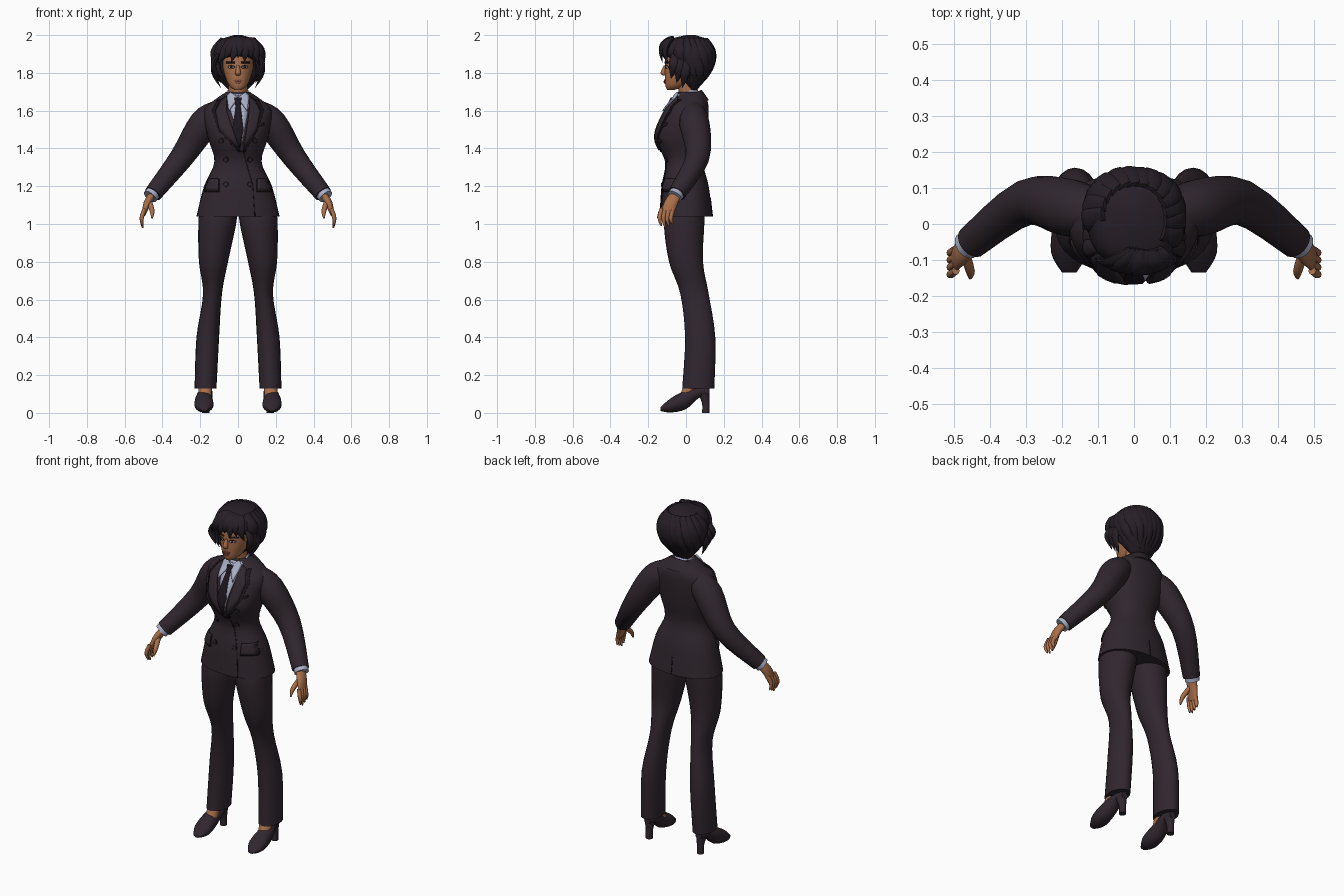
import bpy, bmesh, math
from mathutils import Vector
from mathutils.bvhtree import BVHTree

default_cube = bpy.data.objects.get("Cube")
if default_cube:
    bpy.data.objects.remove(default_cube, do_unlink=True)


def material(name, *rgb):
    mat = bpy.data.materials.new(name)
    mat.use_nodes = True
    mat.diffuse_color = (*rgb, 1)
    mat.node_tree.nodes["Principled BSDF"].inputs["Base Color"].default_value = (*rgb, 1)
    return mat


SUIT = material("suit plum", .03, .02, .028)
SEAM = material("seam dark", .012, .008, .012)
HAIR = material("hair black", .02, .014, .02)
SKIN = material("skin brown", .4, .16, .07)
LIPS = material("lips", .27, .08, .05)
SHIRT = material("shirt grey blue", .4, .43, .57)
WHITE = material("eye white", .5, .45, .4)


def finish(name, bm, mat):
    mesh = bpy.data.meshes.new(name)
    bm.to_mesh(mesh)
    bm.free()
    mesh.materials.append(mat)
    mesh.polygons.foreach_set("use_smooth", [True] * len(mesh.polygons))
    mesh.set_sharp_from_angle(angle=math.radians(50))
    obj = bpy.data.objects.new(name, mesh)
    bpy.context.collection.objects.link(obj)
    return obj


def spline(rows, steps):
    """Smooth curve through rows of values."""
    last = len(rows) - 1
    curve = []
    for i in range(last):
        before, start, end, after = (rows[min(max(i + k, 0), last)] for k in (-1, 0, 1, 2))
        leave, arrive = (end - before) / 2, (after - start) / 2
        for step in range(steps):
            t = step / steps
            ease = t * t * (3 - 2 * t)
            curve.append(start.lerp(end, ease) + leave * (t * (1 - t) ** 2)
                         - arrive * (t * t * (1 - t)))
    return curve + [rows[last]]


def tube(name, rows, mat, plane=None, ref=(0, 1, 0), segs=20, square=1):
    """Loft of ovals; each row is x, y, z, radius and an optional second radius."""
    rows = spline([Vector((*row, row[-1])[:5]) for row in rows], steps=4)
    bm = bmesh.new()
    rings = []
    for i, row in enumerate(rows):
        if plane:
            across, up = (Vector([float(letter == axis) for letter in "XYZ"]) for axis in plane)
        else:
            ahead, behind = rows[min(i + 1, len(rows) - 1)], rows[max(i - 1, 0)]
            way = Vector((ahead - behind)[:3])
            across = way.cross(Vector(ref)).normalized()
            up = across.cross(way).normalized()
        ring = []
        for k in range(segs):
            angle = math.tau * k / segs
            cos, sin = math.cos(angle), math.sin(angle)
            cos = math.copysign(abs(cos) ** square, cos) * max(row[3], .001)
            sin = math.copysign(abs(sin) ** square, sin) * max(row[4], .001)
            ring.append(bm.verts.new(Vector(row[:3]) + across * cos + up * sin))
        rings.append(ring)
    for low, high in zip(rings, rings[1:]):
        for k in range(segs):
            bm.faces.new((low[k - 1], low[k], high[k], high[k - 1]))
    bm.faces.new(rings[0])
    bm.faces.new(rings[-1])
    bmesh.ops.recalc_face_normals(bm, faces=bm.faces[:])
    return finish(name, bm, mat)


def body(name, rows, mat):
    """Upright loft from rows of z, front, back and half width, with its surface for plates."""
    rows = [(0, (front + back) / 2, z, half, (back - front) / 2) for z, front, back, half in rows]
    mesh = tube(name, rows, mat, plane="XY", segs=36, square=.9).data
    return BVHTree.FromPolygons([v.co for v in mesh.vertices],
                                [face.vertices[:] for face in mesh.polygons])


def drape(name, outline, target, mat, lift, side=1, into=1):
    """Thin plate with an x, z outline laid onto a surface along y."""
    bm = bmesh.new()
    bm.faces.new([bm.verts.new((x * side, 0, z)) for x, z in outline])
    bm.normal_update()
    bmesh.ops.triangulate(bm, faces=bm.faces[:])
    bmesh.ops.subdivide_edges(bm, edges=bm.edges[:], cuts=4, use_grid_fill=True)
    for vert in bm.verts[:]:
        hit = target.ray_cast(Vector((vert.co.x, -into, vert.co.z)), Vector((0, into, 0)))[0]
        if hit:
            vert.co.y = hit.y - into * lift
        else:
            bm.verts.remove(vert)
    bm.normal_update()
    inward = [face for face in bm.faces if face.normal.y * into > 0]
    bmesh.ops.reverse_faces(bm, faces=inward)
    plate = finish(name, bm, mat)
    plate.modifiers.new("thickness", "SOLIDIFY").thickness = min(lift + .002, .009)


def oval(x, z, wide, high):
    angles = [math.tau * k / 12 for k in range(12)]
    return [(x + wide * math.cos(a), z + high * math.sin(a)) for a in angles]


def box(x, z, wide, high, slant=0):
    return [(x + i * wide, z + j * high + i * slant) for i, j in ((-1, -1), (1, -1), (1, 1), (-1, 1))]


def strip(points, wide):
    """Outline of a band that follows points with a constant width in x."""
    return [(x - wide / 2, z) for x, z in points] + [(x + wide / 2, z) for x, z in reversed(points)]


def lock(name, path, ref, wide):
    """Flat tapered strand of hair along path(t)."""
    rows = []
    for t in (0, .25, .5, .75, 1):
        taper = wide * math.sin(math.pi * (.2 + .8 * t))
        rows.append((*path(t), taper, taper / 2))
    tube(name, rows, HAIR, ref=ref, segs=10)


SIDES = ((1, "left_"), (-1, "right_"))

# Jacket body
chest = body("jacket", [
    (1.04, -.14, .14, .22), (1.2, -.13, .12, .18), (1.33, -.11, .09, .125), (1.46, -.16, .11, .16),
    (1.6, -.11, .12, .18), (1.66, -.06, .11, .12), (1.7, -.04, .08, .06)], SUIT)

# Shirt, tie and collars
drape("shirt_front", [(-.07, 1.69), (.07, 1.69), (.02, 1.42)], chest, SHIRT, .004)
drape("tie_blade", [(-.01, 1.65), (.01, 1.65), (.03, 1.5), (.01, 1.4), (-.03, 1.5)],
      chest, SEAM, .008)
tube("tie_knot", [(0, -.07, 1.67, .02, .01), (0, -.09, 1.63, .015, .01)], SEAM, plane="XY")
tube("shirt_collar", [(0, .02, 1.64, .07), (0, 0, 1.7, .06)], SHIRT)
tube("jacket_collar", [(0, .05, 1.62, .12, .08), (0, .02, 1.68, .08, .07)], SUIT)

# Lapels, pocket flaps and buttons
for side, label in SIDES:
    tip = .01 + .02 * side
    drape(label + "lapel_edge", strip([(.1, 1.66), (.13, 1.6), (.1, 1.5), (tip, 1.38)], .015),
          chest, SEAM, .006, side)
    drape(label + "lapel", [(.06, 1.68), (.09, 1.66), (.12, 1.6), (.1, 1.5), (tip, 1.39), (.06, 1.6)],
          chest, SUIT, .012, side)
    drape(label + "collar_wing", [(0, 1.67), (.04, 1.7), (.06, 1.68), (.05, 1.6)],
          chest, SHIRT, .018, side)
    drape(label + "pocket_shadow", box(.14, 1.205, .04, .034), chest, SEAM, .006, side)
    drape(label + "pocket_flap", box(.14, 1.21, .036, .03), chest, SUIT, .014, side)
    for x, z in ((.09, 1.44), (.065, 1.34), (.065, 1.21)):
        drape(label + "button_rim", oval(x, z, .014, .014), chest, SEAM, .005, side)
        drape(label + "button", oval(x, z, .01, .01), chest, SUIT, .009, side)
drape("breast_pocket", box(.11, 1.52, .03, .008, slant=.01), chest, SEAM, .005)
drape("front_overlap_seam", strip([(.03, 1.38), (.08, 1.2), (.09, 1.04)], .005), chest, SEAM, .003)
drape("back_vent", strip([(0, 1.04), (0, 1.14)], .005), chest, SEAM, .003, into=-1)

# Neck and head
tube("neck", [(0, .02, 1.62, .05), (0, 0, 1.8, .05)], SKIN, plane="XY")
face = body("head", [
    (1.71, -.1, -.06, .02), (1.74, -.11, .01, .052), (1.83, -.112, .09, .08),
    (1.93, -.1, .1, .08), (1.97, -.05, .06, .04)], SKIN)
tube("nose", [(0, -.11, 1.84, .007), (0, -.12, 1.8, .015), (0, -.11, 1.785, .009)],
     SKIN, plane="XY", segs=12)
drape("upper_lip", oval(0, 1.76, .025, .006), face, LIPS, .005)
drape("lower_lip", oval(0, 1.75, .02, .006), face, LIPS, .007)
for side, label in SIDES:
    drape(label + "eye_line", oval(.036, 1.832, .019, .009), face, SEAM, .002, side)
    drape(label + "eye_white", oval(.036, 1.83, .015, .006), face, WHITE, .003, side)
    drape(label + "iris", oval(.036, 1.83, .006, .006), face, SEAM, .004, side)
    drape(label + "brow", box(.04, 1.855, .024, .004), face, HAIR, .004, side)

# Hair volume with locks swept over the sides and back
scalp = body("hair_volume", [
    (1.71, .02, .06, .05), (1.78, -.03, .11, .11), (1.86, -.06, .14, .125), (1.9, -.12, .142, .13),
    (1.97, -.1, .12, .1), (2, 0, .05, .02)], HAIR)


def outward(angle):
    return Vector((math.cos(angle), math.sin(angle), 0))


for i in range(13):
    heading = math.radians(18 * i - 18)

    def swept(t):
        out = outward(heading + t / 2 - .3)
        z = 1.98 - t * (.25 - .02 * (i % 2))
        return scalp.ray_cast(Vector((0, .03, z)) + out, -out)[0]

    lock("hair_lock", swept, outward(heading), .036)

# Fringe across the forehead and curls beside the cheeks
for i in range(7):
    end = (i - 3) * .036

    def forehead(t):
        drop = .12 - .02 * (i % 2) + abs(end) / 10
        return (.03 * (1 - t) + end * (.3 + .7 * t),
                -.07 - .065 * math.sin(t * 2) + 3 * end * end * t, 1.98 - drop * t ** 1.5)

    lock("fringe_lock", forehead, (end * 3, -1, 0), .032)
for side, label in SIDES:
    for i in range(3):
        def cheek(t):
            return (side * (.1 + .03 * math.sin(t * 3.5)), .03 * i - .06 - .02 * t * t,
                    1.9 - t * (.13 + .025 * i))

        lock(label + "cheek_curl", cheek, (side, 0, 0), .028)

# Limbs, mirrored left and right
for side, label in SIDES:
    def limb(part, rows, mat, **options):
        tube(label + part, [(side * x, *rest) for x, *rest in rows], mat, **options)

    limb("sleeve", [(.1, .03, 1.6, .06), (.18, .045, 1.53, .08), (.3, .06, 1.35, .063),
                    (.45, -.05, 1.16, .047)], SUIT)
    limb("cuff", [(.44, -.04, 1.175, .04), (.465, -.06, 1.145, .04)], SHIRT)
    limb("palm", [(.45, -.05, 1.16, .02, .03), (.48, -.08, 1.11, .02, .035),
                  (.5, -.1, 1.05, .01, .035)], SKIN)
    for k in range(4):
        y, tip = .02 * k - .13, .98 + .01 * abs(k - 1)
        limb("finger", [(.495, y, 1.08, .011), (.51, y - .01, 1.03, .011), (.505, y, tip, .004)],
             SKIN, segs=10)
    limb("thumb", [(.47, -.08, 1.12, .014), (.455, -.13, 1.07, .013), (.455, -.15, 1.03, .004)],
         SKIN, segs=10)
    limb("trouser_leg", [(.1, 0, 1.1, .1), (.11, -.01, 1, .1, .107), (.13, 0, .8, .077, .09),
                         (.135, .045, .63, .05, .075), (.16, .075, .4, .06, .08),
                         (.172, .065, .13, .058, .085)], SUIT, plane="XY")
    limb("ankle", [(.175, 0, .09, .035), (.17, .05, .2, .035)], SKIN, plane="XY")
    limb("shoe", [(.18, -.135, .02, .02, .01), (.18, -.08, .04, .05, .038), (.18, 0, .07, .045, .05),
                  (.17, .07, .11, .035, .03), (.17, .125, .11, .02, .02)], SUIT, plane="XZ")
    limb("shoe_heel", [(.17, .095, .1, .03), (.17, .105, .05, .02), (.17, .105, 0, .02)],
         SUIT, plane="XY")
